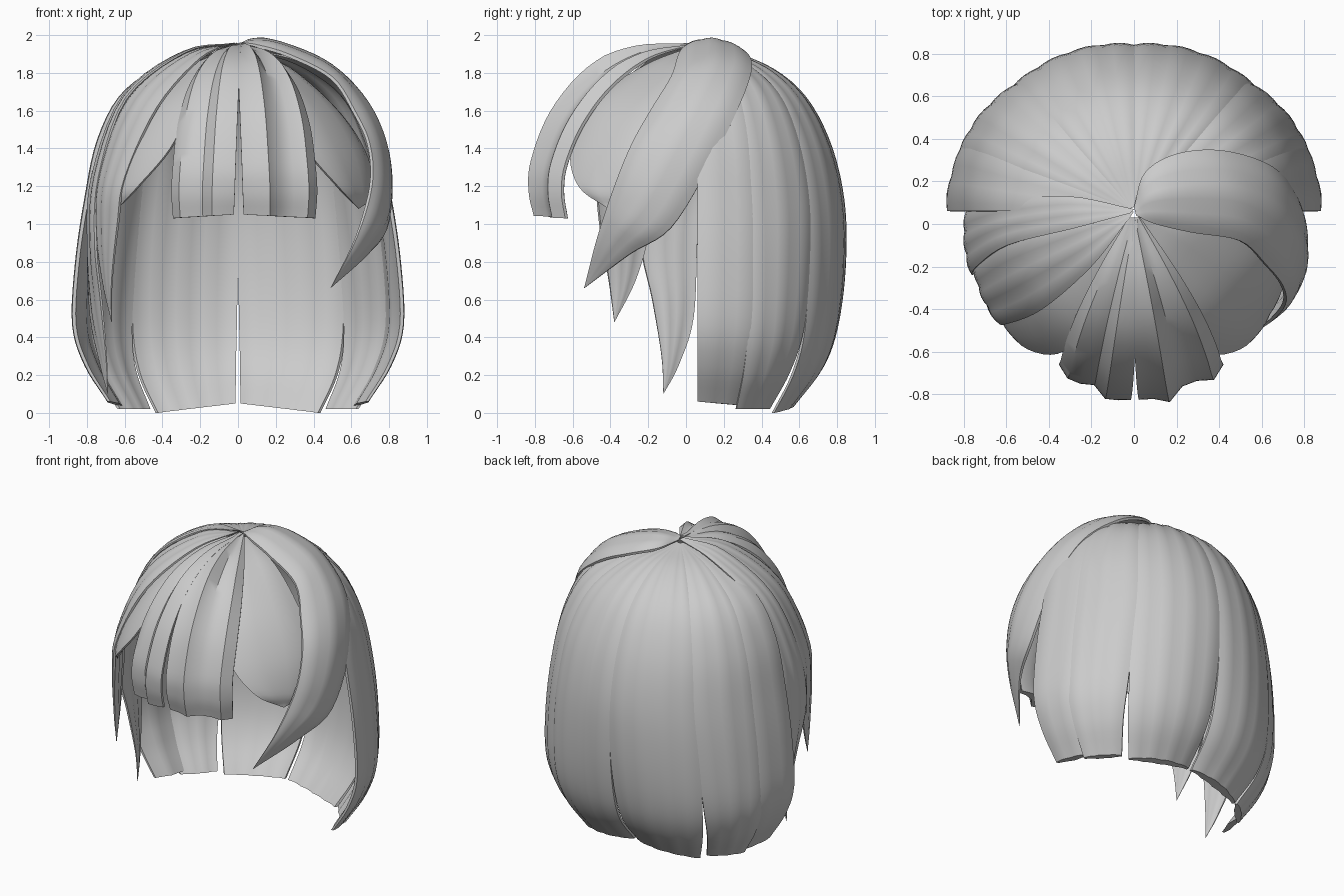
import bpy, bmesh, math
from mathutils import Vector as V

if "Cube" in bpy.data.objects:
    bpy.data.objects.remove(bpy.data.objects["Cube"])


def spline(pts, n):
    """Smooth curve through the points, n samples per span."""
    p = [V(q) for q in pts]
    p = [2 * p[0] - p[1]] + p + [2 * p[-1] - p[-2]]
    out = []
    for i in range(1, len(p) - 2):
        a, b, c, d = p[i - 1:i + 3]
        for k in range(n):
            t = k / n
            out.append(0.5 * (2 * b + (c - a) * t + (2 * a - 5 * b + 4 * c - d) * t * t
                              + (3 * b - a - 3 * c + d) * t ** 3))
    return out + [p[-2]]


def ridges(n, h, bow=0):
    """Scalloped cross-section with n soft ridges on an extra bow."""
    m = n * 4
    return [h * math.sin(math.pi * (i % 4) / 4) + bow * math.sin(math.pi * i / m) for i in range(m + 1)]


def lock(name, left, right, prof, thick=0.04, n=5):
    """Lock of hair between two edge curves, wrapped round the head."""
    bm = bmesh.new()
    outer, inner = [], []
    m = len(prof) - 1
    for a, b in zip(spline(left, n), spline(right, n)):
        w = min(1, (a - b).length / 0.3)
        ro, ri = [], []
        for j, h in enumerate(prof):
            u = j / m
            p = a.lerp(b, u)
            c = V((0, 0.05, min(p.z, 1.1)))
            ra, rb = (a - V((0, 0.05, min(a.z, c.z)))).length, (b - V((0, 0.05, min(b.z, c.z)))).length
            d = (p - c).normalized()
            r = ra + (rb - ra) * u + h * w ** 1.5
            t = thick * w * (0.3 + 0.7 * math.sin(math.pi * u)) + 0.002
            ro.append(bm.verts.new(c + d * r))
            ri.append(bm.verts.new(c + d * (r - t)))
        outer.append(ro)
        inner.append(ri)
    # closed ring per row, then skin the rings
    rings = [o + i[::-1] for o, i in zip(outer, inner)]
    k = len(rings[0])
    for r0, r1 in zip(rings, rings[1:]):
        for j in range(k):
            bm.faces.new((r0[j], r0[(j + 1) % k], r1[(j + 1) % k], r1[j]))
    for o, i in ((outer[0], inner[0]), (outer[-1], inner[-1])):
        for j in range(m):
            bm.faces.new((o[j], o[j + 1], i[j + 1], i[j]))
    bmesh.ops.remove_doubles(bm, verts=bm.verts, dist=0.0005)
    bmesh.ops.recalc_face_normals(bm, faces=bm.faces)
    me = bpy.data.meshes.new(name)
    bm.to_mesh(me)
    bm.free()
    ob = bpy.data.objects.new(name, me)
    bpy.context.collection.objects.link(ob)
    bpy.context.view_layer.objects.active = ob
    ob.select_set(True)
    bpy.ops.object.shade_smooth_by_angle(angle=math.radians(35))
    ob.select_set(False)
    return ob


def flip(pts, s=-1, dx=0):
    return [(x * s + dx, y, z) for x, y, z in pts]


# Back hair: side radius, back radius, height
BACK = [(.02, .02, 1.93), (.33, .3, 1.86), (.6, .54, 1.69), (.74, .69, 1.43), (.81, .77, 1.1),
        (.86, .775, .75), (.875, .73, .42), (.81, .65, .2), (.69, .49, 0)]


def back_edge(a, pull, z_end):
    pts = []
    for i, (rs, rb, z) in enumerate(BACK):
        ang = math.radians(a + pull * max(0, i - 4) / 4)
        k = math.sin(ang) ** 2
        r = rs + (rb - rs) * k
        pts.append((r * math.cos(ang), .06 + r * math.sin(ang), z + z_end * i / 8))
    return pts


for nm, e0, e1, n, bow in (("side", (0, 0, .06), (24, -4, .04), 2, .005),
                           ("side_back", (18, 0, .02), (50, -11, .02), 3, .012),
                           ("back", (47, -4, .0), (90.5, -2, .05), 4, .008)):
    L, R = back_edge(*e0), back_edge(*e1)
    lock(nm + "_hair_right", L, R, ridges(n, .007, bow), .055)
    lock(nm + "_hair_left", flip(L), flip(R), ridges(n, .007, bow), .055)

# Rounded temple locks, both sides
tf = [(.02, .03, 1.94), (.1, -.22, 1.84), (.23, -.49, 1.65), (.36, -.61, 1.4), (.53, -.57, 1.2), (.64, -.41, 1.08)]
tb = [(.03, .05, 1.93), (.29, 0, 1.82), (.55, -.08, 1.58), (.69, -.14, 1.35), (.71, -.25, 1.15), (.64, -.41, 1.08)]
lock("temple_lock_right", tf, tb, ridges(2, .005))
lock("temple_lock_left", flip(tf), flip(tb), ridges(2, .005))

# Long pointed locks on the left
lock("left_rear_lock",
     [(0, .07, 1.95), (-.3, .13, 1.9), (-.61, .11, 1.67), (-.765, .08, 1.25), (-.785, .06, .9),
      (-.78, .04, .5), (-.73, -.04, .25), (-.69, -.12, .1)],
     [(-.02, .05, 1.96), (-.28, -.02, 1.915), (-.595, -.1, 1.67), (-.74, -.2, 1.25), (-.76, -.24, .9),
      (-.73, -.18, .6), (-.7, -.13, .3), (-.69, -.12, .1)], ridges(3, .008, .006))
lock("left_front_lock",
     [(0, .06, 1.95), (-.28, .01, 1.9), (-.585, -.07, 1.66), (-.735, -.17, 1.25), (-.75, -.2, .95),
      (-.72, -.27, .7), (-.67, -.38, .48)],
     [(-.02, .03, 1.96), (-.2, -.2, 1.88), (-.43, -.4, 1.62), (-.6, -.47, 1.25), (-.64, -.46, 1.0),
      (-.67, -.41, .7), (-.67, -.38, .48)], ridges(3, .008, .006))

# Big swept lock on the right
lock("swept_lock_right",
     [(0, .08, 1.95), (.05, .24, 1.94), (.2, .33, 1.9), (.42, .345, 1.8), (.65, .27, 1.6), (.77, .12, 1.3),
      (.78, -.08, .98), (.69, -.3, .84), (.49, -.54, .66)],
     [(.01, .04, 1.96), (.1, .0, 1.95), (.27, -.04, 1.9), (.5, -.08, 1.78), (.62, -.19, 1.6), (.7, -.29, 1.42),
      (.71, -.38, 1.2), (.63, -.47, .93), (.49, -.54, .66)],
     ridges(3, .006, .035), .05)

# Blunt creased fringe, two halves meeting near the middle
fi = [(-.01, .03, 1.96), (-.005, -.28, 1.93), (.0, -.53, 1.81), (.01, -.72, 1.58), (.02, -.815, 1.32),
      (.025, -.82, 1.17), (.03, -.79, 1.05)]
fo = [(.03, .03, 1.95), (.19, -.2, 1.88), (.31, -.4, 1.73), (.38, -.55, 1.53), (.41, -.64, 1.32),
      (.42, -.66, 1.17), (.41, -.64, 1.03)]
lock("fringe_right", fi, fo, [0, .01, .045, -.005, .0, .035, 0], .05)
lock("fringe_left", flip(fi, -1, .008), flip(fo, -.84), [0, .02, .035, -.005, .02, .03, 0], .05)
